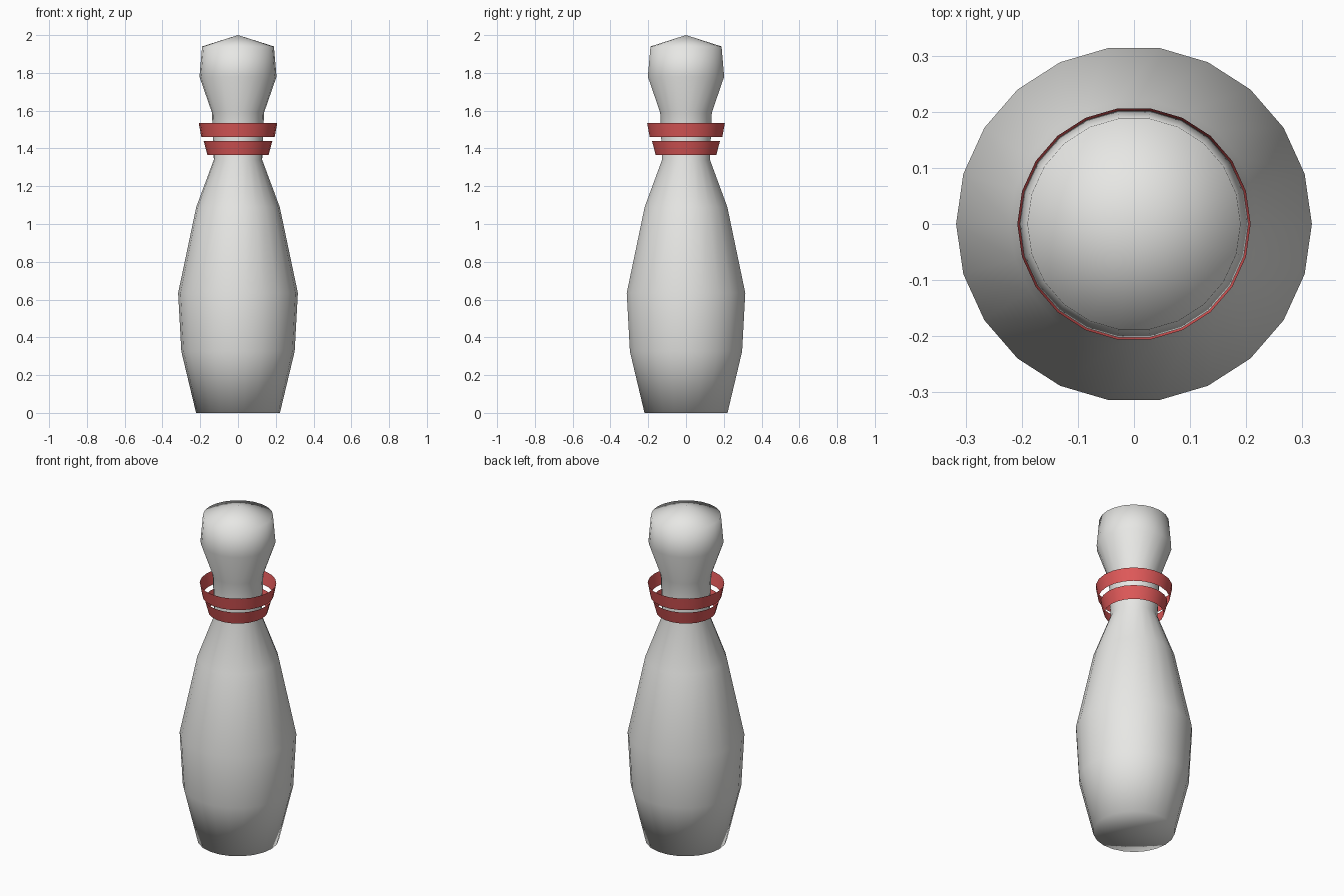
import bpy
import bmesh
from math import cos, sin, tau

SIDES = 22

cube = bpy.data.objects.get("Cube")
if cube:
    bpy.data.objects.remove(cube, do_unlink=True)


def make_material(name, color):
    mat = bpy.data.materials.new(name)
    mat.use_nodes = True
    mat.diffuse_color = color
    mat.node_tree.nodes["Principled BSDF"].inputs["Base Color"].default_value = color
    return mat


def lathe(name, profile, material):
    """Revolve (radius, height) points around z; zero radius makes a pole."""
    bm = bmesh.new()
    rings = []
    for r, z in profile:
        if r == 0:
            rings.append([bm.verts.new((0, 0, z))] * SIDES)
        else:
            rings.append([bm.verts.new((r * cos(tau * i / SIDES), r * sin(tau * i / SIDES), z))
                          for i in range(SIDES)])
    for low, high in zip(rings, rings[1:]):
        for i in range(SIDES):
            j = (i + 1) % SIDES
            corners = [low[i], low[j], high[j], high[i]]
            face = bm.faces.new(list(dict.fromkeys(corners)))
            face.smooth = True
    mesh = bpy.data.meshes.new(name)
    bm.to_mesh(mesh)
    bm.free()
    mesh.materials.append(material)
    obj = bpy.data.objects.new(name, mesh)
    bpy.context.collection.objects.link(obj)
    return obj


white = make_material("off white", (0.8, 0.8, 0.78, 1))
red = make_material("stripe red", (0.74, 0.1, 0.1, 1))

# Pin body, from the closed base to the pointed crown
lathe("pin_body", [(0, 0), (0.222, 0), (0.3, 0.325), (0.317, 0.635), (0.221, 1.09),
                   (0.128, 1.34), (0.138, 1.59), (0.204, 1.78), (0.19, 1.94), (0, 2)], white)

# Thin flared bands standing off the neck
lathe("upper_neck_band", [(0.194, 1.46), (0.208, 1.535)], red)
lathe("lower_neck_band", [(0.162, 1.365), (0.182, 1.44)], red)
